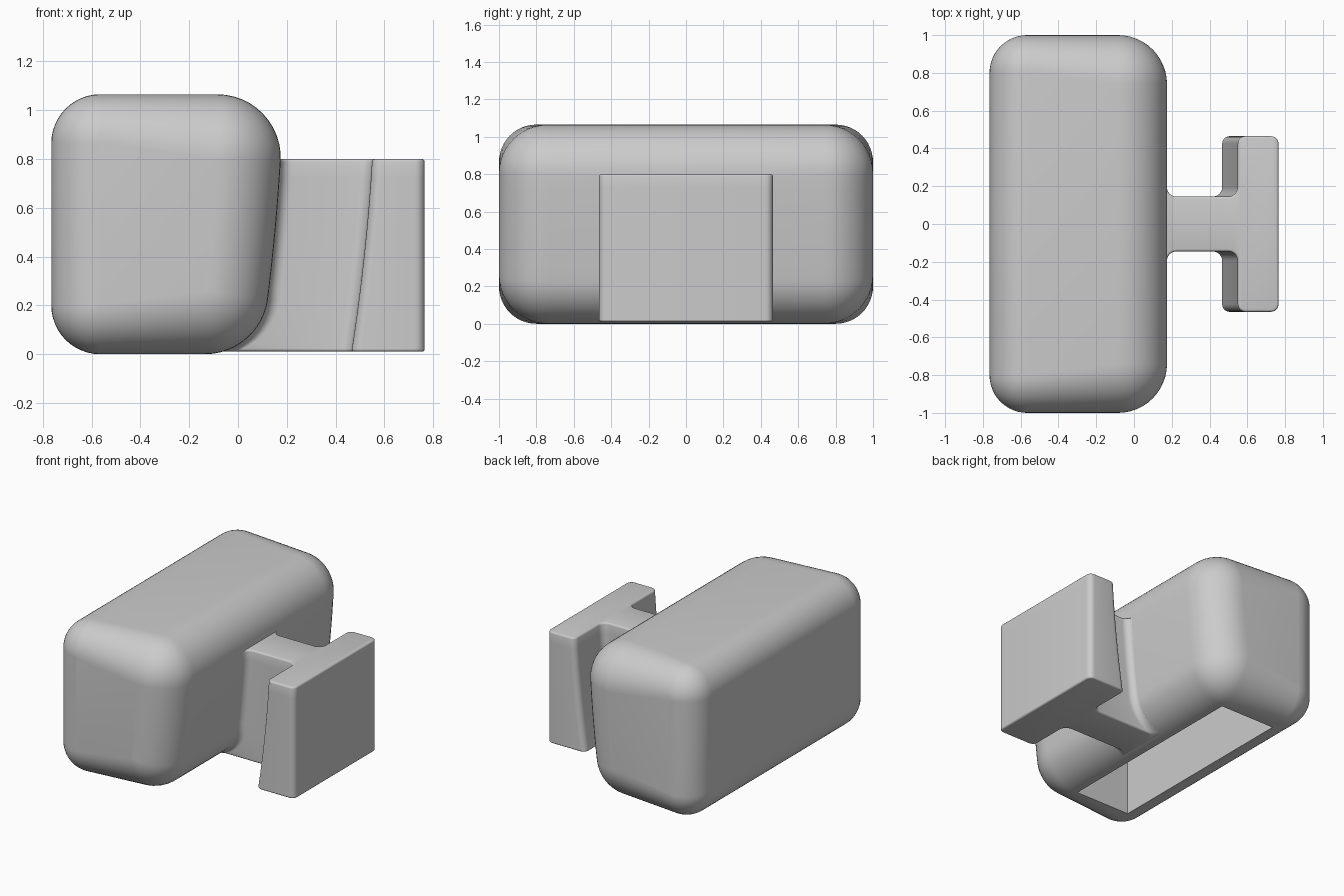
import bpy, bmesh
from math import sin, cos, pi, sqrt, atan, radians

if "Cube" in bpy.data.objects:
    bpy.data.objects.remove(bpy.data.objects["Cube"])

grey = bpy.data.materials.new("plain grey")
grey.use_nodes = True
grey.diffuse_color = (0.6, 0.6, 0.6, 1)
grey.node_tree.nodes["Principled BSDF"].inputs["Base Color"].default_value = (0.6, 0.6, 0.6, 1)

RL, RR = 0.2, 0.26          # edge radii on the left and right of the profile
Z_TOP, Z_BASE = 0.8, 0.01   # height range of the bracket


def side_x(z):
    """Gently curved inner side of the body."""
    d = Z_TOP - z
    return 0.175 - 0.06 * d - 0.06 * d * d


def side_angle(z):
    return -atan(0.06 + 0.12 * (Z_TOP - z))


def body_x(z):
    """Body surface, including the rounded lower edge."""
    if z >= RR:
        return side_x(z)
    return side_x(RR) - RR + sqrt(RR ** 2 - (RR - z) ** 2)


def loft(name, rings):
    """Skin a list of closed rings and cap both ends."""
    bm = bmesh.new()
    loops = [[bm.verts.new(p) for p in ring] for ring in rings]
    n = len(loops[0])
    for a, b in zip(loops, loops[1:]):
        for i in range(n):
            j = (i + 1) % n
            bm.faces.new((a[i], a[j], b[j], b[i]))
    bm.faces.new(loops[0])
    bm.faces.new(loops[-1])
    bmesh.ops.recalc_face_normals(bm, faces=bm.faces)
    mesh = bpy.data.meshes.new(name)
    bm.to_mesh(mesh)
    bm.free()
    mesh.materials.append(grey)
    obj = bpy.data.objects.new(name, mesh)
    bpy.context.collection.objects.link(obj)
    return obj


def finish(obj, modifier):
    """Apply the modifier and smooth the rounded surfaces."""
    bpy.ops.object.select_all(action="DESELECT")
    obj.select_set(True)
    bpy.context.view_layer.objects.active = obj
    bpy.ops.object.modifier_apply(modifier=modifier.name)
    bpy.ops.object.shade_smooth_by_angle(angle=radians(35))


def arc(cx, cy, r, a0, a1, n):
    return [(cx + r * cos(a0 + (a1 - a0) * i / n),
             cy + r * sin(a0 + (a1 - a0) * i / n)) for i in range(n + 1)]


# Body profile: centre x, centre z, radius and normal angle of each point
STEPS = 12
profile = []


def corner(cx, cz, r, a0, a1):
    for i in range(STEPS + 1):
        profile.append((cx, cz, r, a0 + (a1 - a0) * i / STEPS))


z_high = 0.805
corner(side_x(RR) - RR, RR, RR, -pi / 2, side_angle(RR))
for k in range(1, 8):
    z = RR + (z_high - RR) * k / 8
    profile.append((side_x(z) - RR, z, RR, side_angle(z)))
corner(side_x(z_high) - RR, z_high, RR, side_angle(z_high), pi / 2)
corner(-0.565, 1.065 - RL, RL, pi / 2, pi)
corner(-0.565, RL, RL, pi, 1.5 * pi)

# Body: the profile is rounded over at both ends
rings = []
for s in (-1, 1):
    for i in range(STEPS + 1):
        k = STEPS - i if s < 0 else i
        t = min(k / STEPS, 0.999) * pi / 2
        rings.append([(cx + r * cos(a) * cos(t), s * (1 - r + r * sin(t)),
                       cz + r * sin(a) * cos(t)) for cx, cz, r, a in profile])
body = loft("body", rings)

# Rectangular pocket in the underside
x0, x1, half = -0.563, -0.134, 0.735
cutter = loft("pocket_cutter", [[(x0, -half, z), (x1, -half, z), (x1, half, z), (x0, half, z)]
                                for z in (-0.1, 0.8)])
cutter.hide_render = True
cut = body.modifiers.new("pocket", "BOOLEAN")
cut.object = cutter
cut.operation = "DIFFERENCE"
cut.solver = "EXACT"
finish(body, cut)
bpy.data.objects.remove(cutter)


# T-shaped bracket: web flaring into the body and a plate with a curved back
def bracket_outline(z):
    web, fillet, wide, x_end, r = 0.145, 0.05, 0.465, 0.765, 0.04
    xb, xp = body_x(z), side_x(z) + 0.375
    half = [(xb - 0.03, web + fillet)]
    half += arc(xb + fillet, web + fillet, fillet, pi, 1.5 * pi, 6)
    half += arc(xp - fillet, web + fillet, fillet, -pi / 2, 0, 6)
    half += arc(xp + r, wide - r, r, pi, pi / 2, 6)
    half += arc(x_end - r, wide - r, r, pi / 2, 0, 6)
    outline = half + [(x, -y) for x, y in reversed(half)]
    return [(x, y, z) for x, y in outline]


LEVELS = 16
bracket = loft("bracket", [bracket_outline(Z_BASE + (Z_TOP - Z_BASE) * (i / LEVELS) ** 1.6)
                           for i in range(LEVELS + 1)])
soft = bracket.modifiers.new("soft edges", "BEVEL")
soft.width = 0.012
soft.segments = 3
soft.limit_method = "ANGLE"
soft.angle_limit = radians(50)
soft.use_clamp_overlap = False
finish(bracket, soft)
